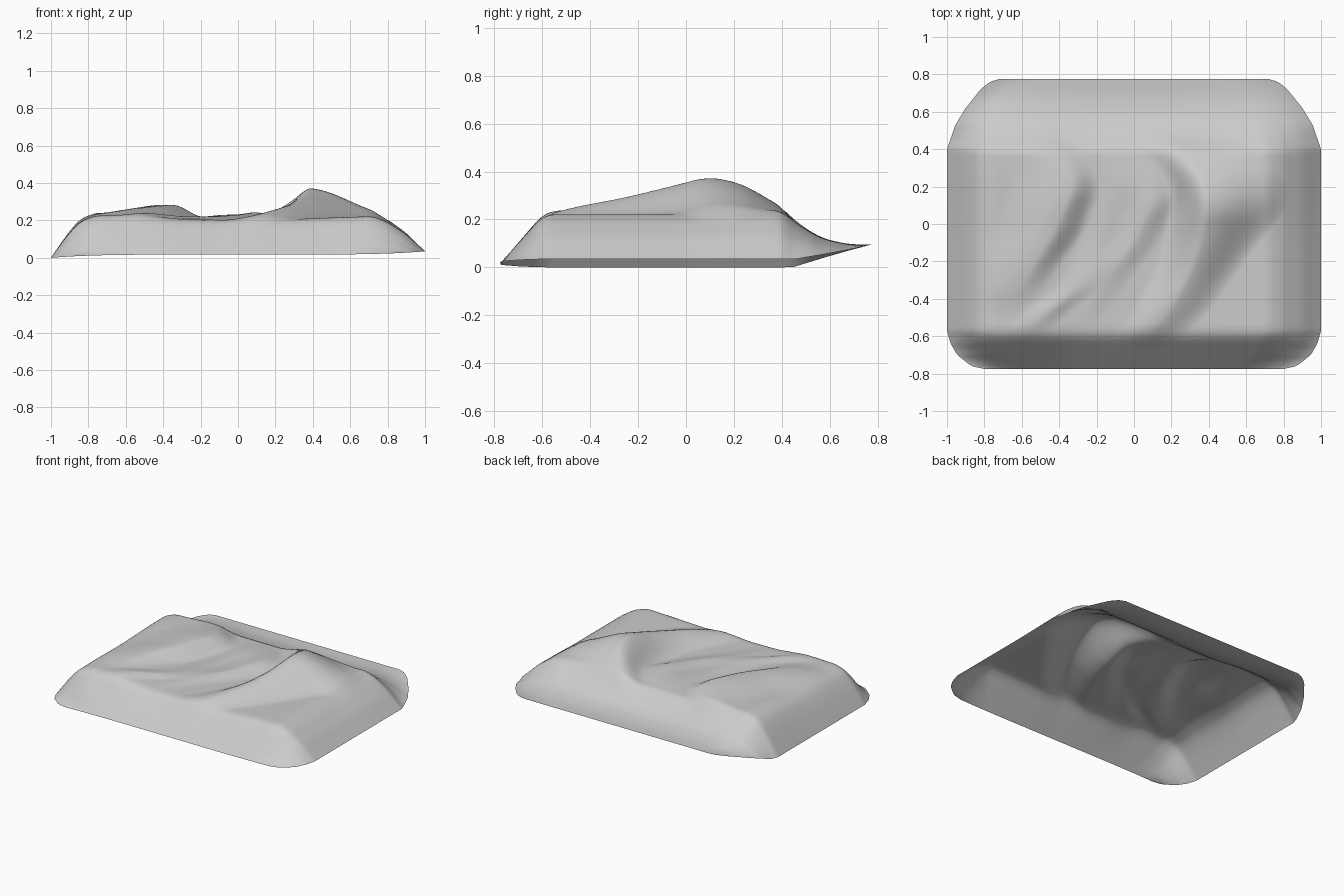
import bpy, bmesh, math

cube = bpy.data.objects.get("Cube")
if cube:
    bpy.data.objects.remove(cube, do_unlink=True)


def lerp_table(table, t, col=1):
    """Linear lookup of a column in a table sorted by its first entry."""
    if t <= table[0][0]:
        return table[0][col]
    for a, b in zip(table, table[1:]):
        if t <= b[0]:
            k = (t - a[0]) / (b[0] - a[0])
            return a[col] + (b[col] - a[col]) * k
    return table[-1][col]


def soft_table(table, t, col=1, blur=0.05):
    """Lookup averaged over a short span, so corners are rounded."""
    steps = (-1, -0.5, 0, 0.5, 1)
    return sum(lerp_table(table, t + s * blur, col) for s in steps) / len(steps)


# Outline: half width of the block at each depth
OUTLINE = [(-.775, .8), (-.76, .87), (-.7, .945), (-.64, .98), (-.57, 1),
           (.4, 1), (.53, .955), (.62, .9), (.72, .82), (.76, .77), (.775, .72)]
HALF_DEPTH = .775

# Skirt profiles: distance from the rim, share of the plateau height
LEFT = [(0, 0), (.1, .59), (.16, .87), (.24, 1)]
RIGHT = [(0, 0), (.1, .5), (.2, .84), (.28, 1)]
FRONT = [(0, 0), (.08, .44), (.17, .93), (.21, 1)]
BACK = [(0, 0), (.1, .16), (.2, .38), (.28, .64), (.38, 1)]

# Plateau height across the width
PLATEAU = [(-.85, .225), (-.5, .228), (-.3, .205), (0, .203), (.2, .203), (.5, .215), (.8, .225)]

# Ridges: depth, crest position, crest height, reach to the left side, reach to the right side
PEAK = [(-.62, .07, .005, .2, .18), (-.5, .17, .04, .2, .2), (-.4, .23, .06, .2, .22),
        (-.25, .31, .085, .2, .24), (-.1, .36, .12, .2, .3), (.08, .39, .16, .2, .42),
        (.2, .375, .138, .2, .45), (.3, .33, .09, .2, .45), (.4, .25, .03, .2, .45),
        (.52, .1, 0, .2, .4)]
SIDE = [(-.45, -.65, 0, .3, .13), (-.35, -.61, .018, .3, .13), (-.2, -.52, .038, .32, .14),
        (-.05, -.42, .056, .34, .15), (.1, -.36, .064, .35, .15), (.2, -.32, .06, .35, .14),
        (.3, -.34, .042, .3, .14), (.4, -.42, .012, .3, .14), (.5, -.5, 0, .3, .14)]
MIDDLE = [(-.55, -.3, 0, .13, .13), (-.3, -.15, .015, .13, .13), (-.1, 0, .026, .15, .14),
          (.1, .1, .036, .2, .13), (.2, .1, .022, .25, .15), (.38, 0, 0, .25, .15)]
LOW = [(-.6, -.58, 0, .15, .12), (-.5, -.5, .015, .15, .12), (-.35, -.3, .016, .14, .12),
       (-.2, -.2, .014, .14, .12), (.15, -.1, .012, .14, .14), (.35, -.1, 0, .14, .14)]


def ridge(table, x, y):
    crest, height, reach_l, reach_r = (soft_table(table, y, c) for c in (1, 2, 3, 4))
    d = x - crest
    t = min(1, abs(d) / (reach_r if d > 0 else reach_l))
    bell = .5 + .5 * math.cos(math.pi * t)
    return height * (.7 * bell + .3 * (1 - t))


def smooth01(t):
    t = max(0, min(1, t))
    return t * t * (3 - 2 * t)


def surface(x, y, half_width):
    # Rim is tilted sideways and lifts toward the back
    side = .0175 * (1 + x ** 5)
    rim = side + (.095 - side) * max(0, (y - .45) / (HALF_DEPTH - .45))
    # Plateau with its ridges
    top = soft_table(PLATEAU, x) + .015 * smooth01((y + .1) / .4)
    top += sum(ridge(r, x, y) for r in (PEAK, SIDE, MIDDLE, LOW))
    # Sloping skirt on all four sides
    dx, dy = half_width - abs(x), HALF_DEPTH - abs(y)
    fx = soft_table(RIGHT if x > 0 else LEFT, dx, blur=min(dx, .025))
    fy = soft_table(BACK if y > 0 else FRONT, dy, blur=min(dy, .025))
    return rim + (top - rim) * fx * fy


# Terrain shell, open underneath
COLS, ROWS = 150, 120
bm = bmesh.new()
rows = []
for j in range(ROWS + 1):
    y = HALF_DEPTH * (2 * j / ROWS - 1)
    w = lerp_table(OUTLINE, y)
    row = []
    for i in range(COLS + 1):
        x = w * (2 * i / COLS - 1)
        row.append(bm.verts.new((x, y, surface(x, y, w))))
    rows.append(row)
for a, b in zip(rows, rows[1:]):
    for i in range(COLS):
        bm.faces.new((a[i], a[i + 1], b[i + 1], b[i])).smooth = True

mesh = bpy.data.meshes.new("terrain")
bm.to_mesh(mesh)
bm.free()
terrain = bpy.data.objects.new("terrain", mesh)
bpy.context.collection.objects.link(terrain)

# Plain light grey
grey = bpy.data.materials.new("light_grey")
grey.use_nodes = True
colour = (.6, .6, .6, 1)
grey.diffuse_color = colour
grey.node_tree.nodes["Principled BSDF"].inputs["Base Color"].default_value = colour
mesh.materials.append(grey)
